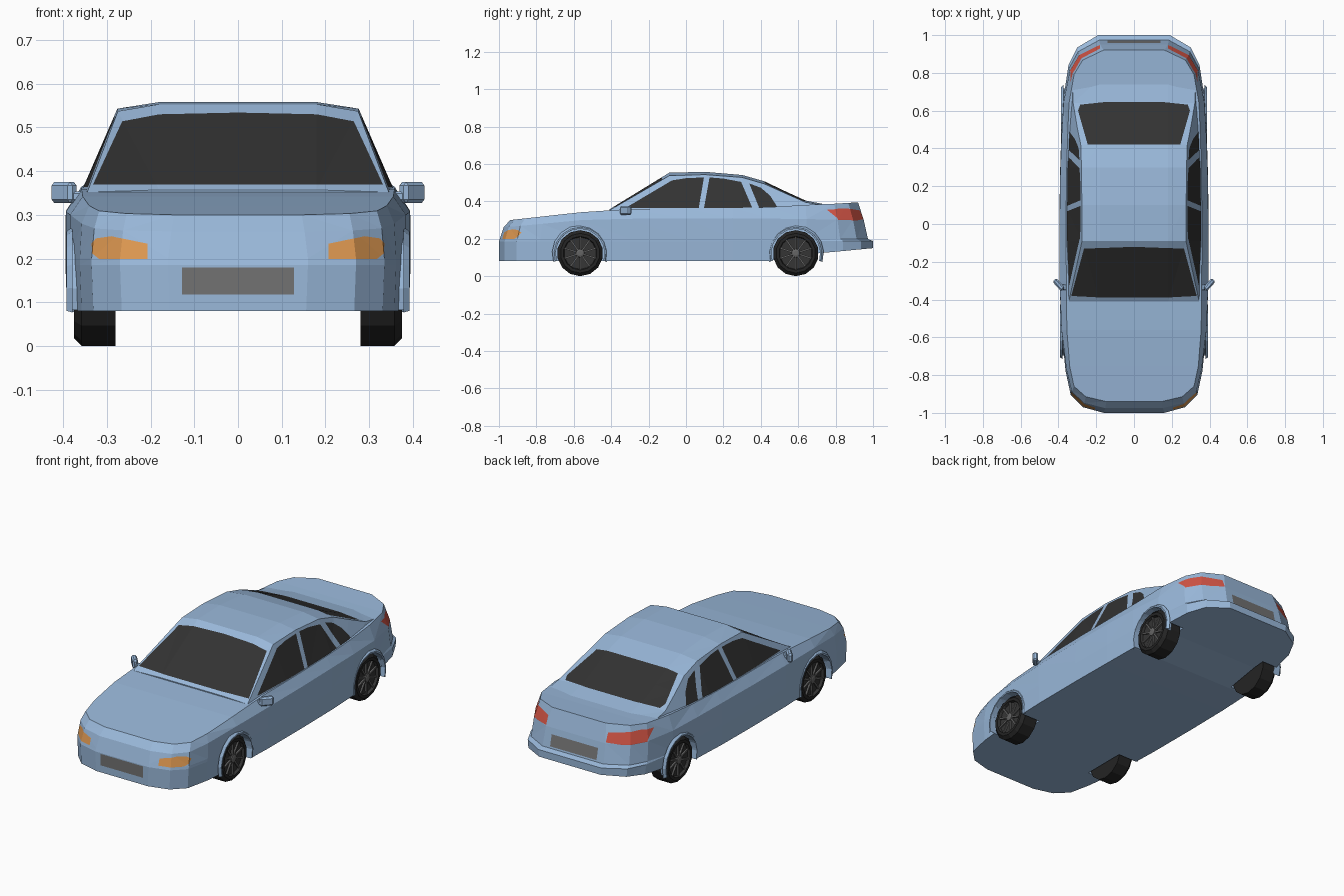
import bpy, bmesh, math
from mathutils import Vector, Matrix

if "Cube" in bpy.data.objects:
    bpy.data.objects.remove(bpy.data.objects["Cube"])


def material(name, r, g, b):
    m = bpy.data.materials.new(name)
    m.diffuse_color = (r, g, b, 1)
    m.use_nodes = True
    m.node_tree.nodes["Principled BSDF"].inputs["Base Color"].default_value = m.diffuse_color
    return m


PAINT = material("blue paint", .32, .48, .70)
GLASS = material("dark glass", .032, .032, .032)
AMBER = material("amber lamp", .72, .31, .08)
RED = material("red lamp", .65, .09, .06)
PLATE = material("grey plate", .17, .17, .17)
TYRE = material("black tyre", .018, .018, .018)
RIM = material("dark rim", .035, .035, .035)
METAL = material("spoke metal", .13, .13, .13)


def finish(name, bm, mats):
    bmesh.ops.recalc_face_normals(bm, faces=bm.faces[:])
    me = bpy.data.meshes.new(name)
    bm.to_mesh(me)
    bm.free()
    for m in mats:
        me.materials.append(m)
    ob = bpy.data.objects.new(name, me)
    bpy.context.collection.objects.link(ob)
    return ob


def lerp(table, t):
    for (a, va), (b, vb) in zip(table, table[1:]):
        if t <= b:
            return va + (vb - va) * max(0, t - a) / (b - a)
    return table[-1][1]


def skin(rings):
    """Closed left/right symmetric rings joined up, ends closed with cross strips."""
    bm = bmesh.new()
    vs = [[bm.verts.new(p) for p in r] for r in rings]
    n = len(rings[0])
    for a, b in zip(vs, vs[1:]):
        for i in range(n):
            j = (i + 1) % n
            bm.faces.new((a[i], a[j], b[j], b[i]))
    for r in (vs[0], vs[-1]):
        for i in range(n // 2 - 1):
            bm.faces.new((r[i], r[i + 1], r[n - 2 - i], r[n - 1 - i]))
    bmesh.ops.recalc_face_normals(bm, faces=bm.faces[:])
    bmesh.ops.triangulate(bm, faces=bm.faces[:])
    return bm


def paint(bm, poly, axis, sign, index):
    """Cut a convex outline, seen along one axis, into the skin and colour it."""
    u, v = [k for k in range(3) if k != axis]
    mid = sum((Vector(p) for p in poly), Vector((0, 0))) / len(poly)
    planes = []

    def inside():
        bm.normal_update()
        return [f for f in bm.faces if f.normal[axis] * sign > .15 and
                all((f.calc_center_median() - c).dot(n) < 1e-5 for c, n in planes)]

    for p, q in zip(poly, poly[1:] + poly[:1]):
        co, no = Vector((0, 0, 0)), Vector((0, 0, 0))
        co[u], co[v] = p
        no[u], no[v] = q[1] - p[1], p[0] - q[0]
        if (mid[0] - p[0]) * no[u] + (mid[1] - p[1]) * no[v] > 0:
            no = -no
        no.normalize()
        fs = inside()
        es = list({e for f in fs for e in f.edges})
        ws = list({w for f in fs for w in f.verts})
        bmesh.ops.bisect_plane(bm, geom=fs + es + ws, dist=1e-6, plane_co=co, plane_no=no)
        planes.append((co, no))
    for f in inside():
        f.material_index = index


def flip(poly):
    return [(-a, b) for a, b in poly]


# Lower body: plan outline repeated at five levels
OUTLINE = [(.16, -1), (.27, -.97), (.335, -.905), (.362, -.78), (.385, -.56), (.394, -.3),
           (.395, 0), (.392, .25), (.386, .45), (.376, .65), (.347, .84), (.30, .935), (.19, 1)]
DECK = [(-.94, .30), (-.6, .338), (-.4, .358), (0, .362), (.4, .366), (.6, .38), (.74, .384), (.92, .395)]
LEVELS = [  # front end, rear end, side inset by y, height by y
    (-1, 1, [(-1, .004), (1, .004)], [(-1, .08), (.44, .08), (.56, .11), (.72, .123), (1, .15)]),
    (-1, 1, [(-1, 0), (1, 0)], [(-1, .185), (1, .188)]),
    (-.995, .973, [(-1, 0), (.7, 0), (1, .006)], [(-1, .2), (1, .198)]),
    (-.975, .95, [(-1, .008), (-.5, 0), (.6, .002), (1, .012)],
     [(-1, .26), (-.85, .272), (-.5, .306), (.3, .31), (1, .30)]),
    (-.94, .92, [(-.94, .014), (-.4, .036), (.5, .034), (.92, .028)], DECK)]
rings = []
for front, rear, inset, height in LEVELS:
    side = []
    for x, y in OUTLINE:
        if y < -.6:
            y = -.6 + (y + .6) * (-.6 - front) / .4
        elif y > .6:
            y = .6 + (y - .6) * (rear - .6) / .4
        side.append((x - lerp(inset, y), y, lerp(height, y)))
    rings.append(side + [(-x, y, z) for x, y, z in reversed(side)])
bm = skin(rings)

# Lamps and number plates cut into the body
HEAD = [(.207, .199), (.207, .234), (.29, .251), (.325, .246), (.335, .235), (.334, .212), (.318, .199)]
TAIL = [(.18, .305), (.18, .352), (.31, .363), (.335, .355), (.338, .30), (.25, .298)]
for side in (HEAD, flip(HEAD)):
    paint(bm, side, 1, -1, 1)
for side in (TAIL, flip(TAIL)):
    paint(bm, side, 1, 1, 2)
paint(bm, [(-.128, .118), (.128, .118), (.128, .18), (-.128, .18)], 1, -1, 3)
paint(bm, [(-.14, .207), (.14, .207), (.14, .268), (-.14, .268)], 1, 1, 3)
body = finish("body", bm, [PAINT, AMBER, RED, PLATE])

# Cabin: cross-sections from windscreen base to boot lid
CABIN = [  # y, base x, edge x, edge z, crown z
    (-.41, .347, .345, .352, .357), (-.09, .362, .275, .537, .553), (.1, .362, .276, .543, .558),
    (.3, .36, .278, .528, .541), (.42, .356, .282, .493, .507), (.52, .352, .302, .448, .459),
    (.64, .342, .322, .395, .404), (.77, .335, .325, .374, .379)]
rings = []
for y, xb, xe, ze, zc in CABIN:
    half = [(xb, y, .345), (xe, y, ze), (.18, y, zc)]
    rings.append(half + [(-x, yy, z) for x, yy, z in reversed(half)])
bm = skin(rings)

# Windows cut into the cabin
paint(bm, [(-.332, .369), (.332, .369), (.265, .514), (.18, .53), (0, .534), (-.18, .53), (-.265, .514)], 1, -1, 1)
paint(bm, [(-.245, .42), (.245, .42), (.296, .60), (.285, .632), (.15, .646),
           (-.15, .646), (-.285, .632), (-.296, .60)], 2, 1, 1)
for s in (-1, 1):
    paint(bm, [(-.325, .364), (-.075, .512), (.0, .524), (.096, .528), (.068, .364)], 0, s, 1)
    paint(bm, [(.096, .364), (.126, .528), (.20, .522), (.295, .504), (.355, .364)], 0, s, 1)
    paint(bm, [(.392, .364), (.338, .496), (.40, .473), (.45, .43), (.492, .364)], 0, s, 1)
finish("cabin", bm, [PAINT, GLASS])


def lathe(name, profile, centre, s, mats, sides=14, start=-90, sweep=360, index=None):
    """Turn an (x, radius) profile about a sideways axle."""
    bm = bmesh.new()
    full = sweep == 360
    rows = []
    for i in range(sides if full else sides + 1):
        a = math.radians(start + sweep * i / sides)
        rows.append([bm.verts.new((s * x, centre[0] + r * math.cos(a), centre[1] + r * math.sin(a)))
                     for x, r in profile])
    for a, b in zip(rows, rows[1:] + (rows[:1] if full else [])):
        for k in range(len(profile) - 1):
            f = bm.faces.new((a[k], a[k + 1], b[k + 1], b[k]))
            if index and k >= index:
                f.material_index = 1
    if full:
        for k in (0, -1):
            bm.faces.new([r[k] for r in rows]).material_index = 1 if index and k else 0
    return finish(name, bm, mats)


def box(name, size, matrix, mat, bevel=0):
    bm = bmesh.new()
    bmesh.ops.create_cube(bm, size=1, matrix=Matrix.Diagonal((*size, 1)))
    if bevel:
        bmesh.ops.bevel(bm, geom=bm.edges[:], offset=bevel, segments=1, affect='EDGES')
    bm.transform(matrix)
    return finish(name, bm, [mat])


R = .123
for end, yc, wall in (("front", -.566, .383), ("rear", .587, .377)):
    for side, s in (("right", 1), ("left", -1)):
        tag = end + "_" + side
        c = (yc, R)
        # Wheel well cut out of the body
        well = lathe(tag + "_well_cutter", [(.27, .131), (.5, .131)], c, s, [PAINT], sides=20)
        well.hide_render = True
        well.hide_viewport = True
        mod = body.modifiers.new(tag + "_well", 'BOOLEAN')
        mod.operation = 'DIFFERENCE'
        mod.solver = 'EXACT'
        mod.object = well
        # Flared arch lip
        lathe(tag + "_arch_lip", [(wall - .03, .131), (wall + .009, .131), (wall + .009, .139), (wall - .004, .15)],
              c, s, [PAINT], sides=10, start=-18, sweep=216)
        # Tyre with recessed rim
        lathe(tag + "_wheel", [(.28, .1), (.28, R), (.358, R), (.375, .106), (.375, .09), (.36, .086), (.358, .02)],
              c, s, [TYRE, RIM], index=4)
        # Spokes and hub
        for k in range(10):
            m = (Matrix.Translation((s * .362, yc, R)) @ Matrix.Rotation(math.radians(36 * k), 4, 'X')
                 @ Matrix.Translation((0, 0, .053)))
            box(tag + "_spoke", (.012, .009, .07), m, METAL)
        lathe(tag + "_hub", [(.355, .024), (.372, .022), (.375, .012)], c, s, [METAL], sides=10)

# Door mirrors on short stalks
for side, s in (("right", 1), ("left", -1)):
    turn = Matrix.Rotation(s * math.radians(48), 4, 'Z')
    box(side + "_mirror", (.07, .028, .048), Matrix.Translation((s * .398, -.322, .351)) @ turn, PAINT, .008)
    box(side + "_mirror_stalk", (.05, .03, .022), Matrix.Translation((s * .365, -.335, .342)), PAINT, .004)
